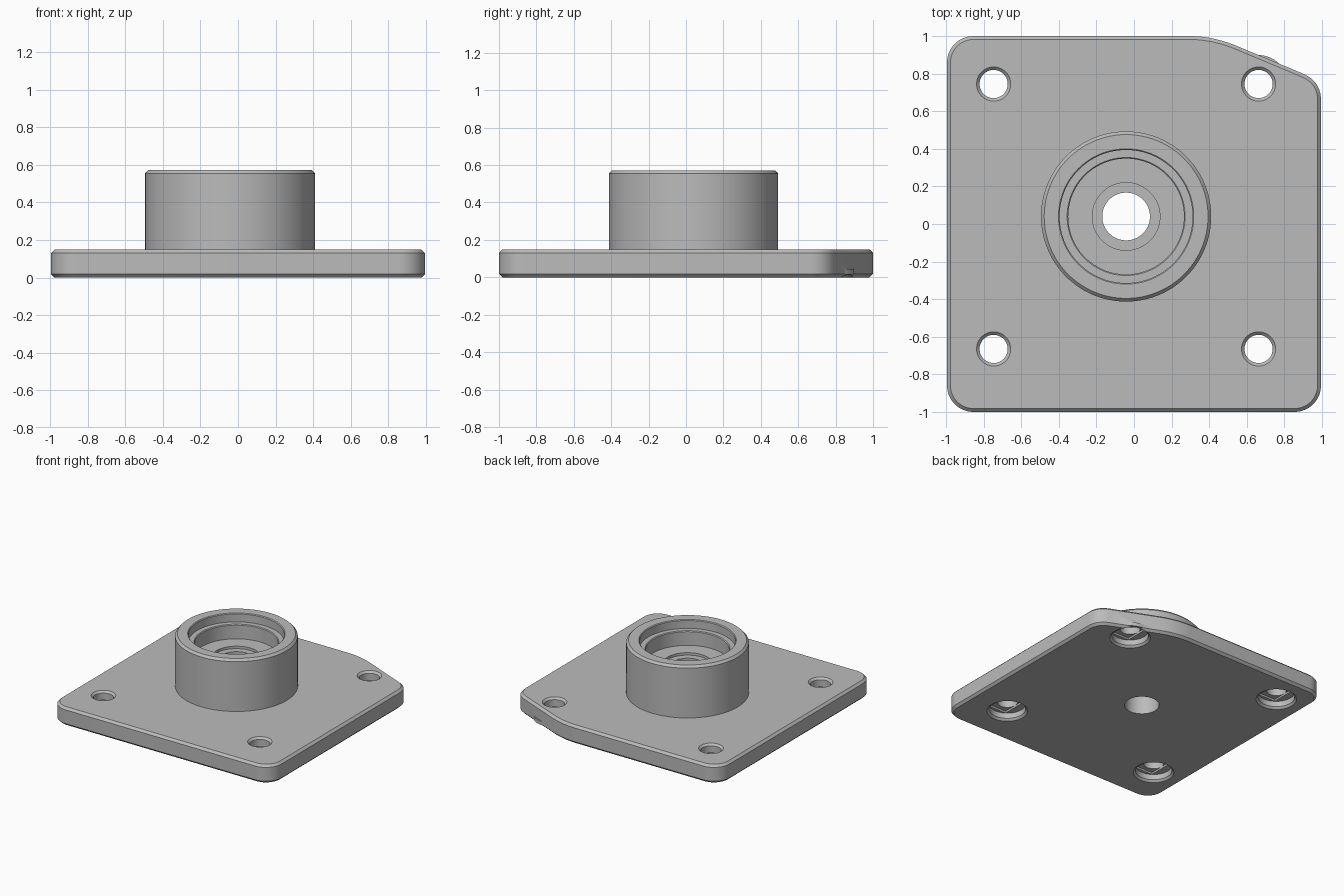
import bpy, bmesh, math
from mathutils import Vector

if "Cube" in bpy.data.objects:
    bpy.data.objects.remove(bpy.data.objects["Cube"], do_unlink=True)

CX, CY = -0.042, 0.04      # axis of the boss
PITCH = 0.705              # half spacing of the mounting holes
TOP = 0.148                # plate thickness
CH = 0.018                 # edge chamfer

grey = bpy.data.materials.new("plain grey")
grey.use_nodes = True
grey.diffuse_color = (0.5, 0.5, 0.5, 1)
bsdf = next(n for n in grey.node_tree.nodes if n.type == 'BSDF_PRINCIPLED')
bsdf.inputs["Base Color"].default_value = grey.diffuse_color


def finish(name, bm):
    bmesh.ops.recalc_face_normals(bm, faces=bm.faces)
    mesh = bpy.data.meshes.new(name)
    bm.to_mesh(mesh)
    bm.free()
    mesh.materials.append(grey)
    obj = bpy.data.objects.new(name, mesh)
    bpy.context.collection.objects.link(obj)
    return obj


def loft(bm, rings, closed=False):
    """Bridge equal rings of points; cap the ends unless the loft closes."""
    loops = [[bm.verts.new(p) for p in ring] for ring in rings]
    pairs = list(zip(loops, loops[1:]))
    if closed:
        pairs.append((loops[-1], loops[0]))
    else:
        bm.faces.new(loops[0])
        bm.faces.new(loops[-1])
    n = len(loops[0])
    for a, b in pairs:
        for i in range(n):
            j = (i + 1) % n
            bm.faces.new((a[i], a[j], b[j], b[i]))


def lathe(name, profile, x, y, closed=False, steps=96):
    bm = bmesh.new()
    angles = [math.tau * i / steps for i in range(steps)]
    loft(bm, [[(x + r * math.cos(a), y + r * math.sin(a), z) for a in angles]
              for r, z in profile], closed)
    return finish(name, bm)


def boolean(target, tool, operation):
    mod = target.modifiers.new(operation.lower(), 'BOOLEAN')
    mod.operation, mod.solver, mod.object = operation, 'EXACT', tool
    bpy.context.view_layer.objects.active = target
    bpy.ops.object.modifier_apply(modifier=mod.name)
    bpy.data.objects.remove(tool, do_unlink=True)


def arc(cx, cy, r, start, end, steps=14):
    angles = [math.radians(start + (end - start) * i / steps) for i in range(steps + 1)]
    return [Vector((cx + r * math.cos(a), cy + r * math.sin(a))) for a in angles]


def curve(a, b, c, steps=14):
    a, b, c = Vector(a), Vector(b), Vector(c)
    ts = [i / steps for i in range(steps + 1)]
    return [a * (1 - t) ** 2 + b * 2 * t * (1 - t) + c * t * t for t in ts]


def inset(points, d):
    out = []
    for i, p in enumerate(points):
        t0 = (p - points[i - 1]).normalized()
        t1 = (points[(i + 1) % len(points)] - p).normalized()
        n0, n1 = Vector((-t0.y, t0.x)), Vector((-t1.y, t1.x))
        out.append(p + (n0 + n1) * d / (1 + n0.dot(n1)))
    return out


# Plate: rounded square with one trimmed corner and chamfered rims
W, R = 0.995, 0.14
outline = (curve((W, 0.66), (W, 0.758), (0.90, 0.80))
           + curve((0.57, 0.938), (0.43, 1), (0.30, 1))
           + arc(-W + R, 1 - R, R, 90, 180)
           + arc(-W + R, -1 + R, R, 180, 270)
           + arc(W - R, -1 + R, R, 270, 360))
bm = bmesh.new()
loft(bm, [[(p.x, p.y, z) for p in inset(outline, d)]
          for d, z in ((CH, 0), (0, CH), (0, TOP - CH), (CH, TOP))])
plate = finish("mounting_plate", bm)

# Thin lip where a screw recess breaks through the trimmed corner
lip = lathe("recess_lip", [(0.154, 0.016), (0.154, 0.045)], CX + PITCH, CY + PITCH)
boolean(plate, lip, 'UNION')

# Screw holes: chamfered bore, stepped slot and recess from below
SCREW = [(0.15, -0.05), (0.15, 0), (0.135, 0.016), (0.135, 0.06), (0.075, 0.06),
         (0.075, TOP - 0.016), (0.091, TOP), (0.091, TOP + 0.05)]
for sx in (-1, 1):
    for sy in (-1, 1):
        x, y = CX + sx * PITCH, CY + sy * PITCH
        boolean(plate, lathe("screw_cutter", SCREW, x, y, steps=64), 'DIFFERENCE')
        bm = bmesh.new()
        bmesh.ops.create_cube(bm, size=1)
        bmesh.ops.scale(bm, vec=(0.15, 0.22, 0.03), verts=bm.verts)
        bmesh.ops.translate(bm, vec=(x, y, 0.06), verts=bm.verts)
        boolean(plate, finish("slot_cutter", bm), 'DIFFERENCE')

# Central through hole
boolean(plate, lathe("centre_cutter", [(0.127, -0.1), (0.127, 0.3)], CX, CY), 'DIFFERENCE')

# Boss: turned housing with stepped bore, shoulder and relief
boss = lathe("bearing_boss", [
    (0.453, TOP - 0.01), (0.453, 0.554), (0.436, 0.572), (0.36, 0.572),
    (0.354, 0.566), (0.354, 0.502), (0.314, 0.502), (0.308, 0.496),
    (0.308, 0.385), (0.18, 0.385), (0.18, 0.365), (0.127, 0.365),
    (0.127, TOP - 0.01)], CX, CY, closed=True)

for obj in (plate, boss):
    bpy.ops.object.select_all(action='DESELECT')
    obj.select_set(True)
    bpy.context.view_layer.objects.active = obj
    bpy.ops.object.shade_smooth_by_angle(angle=math.radians(30))
